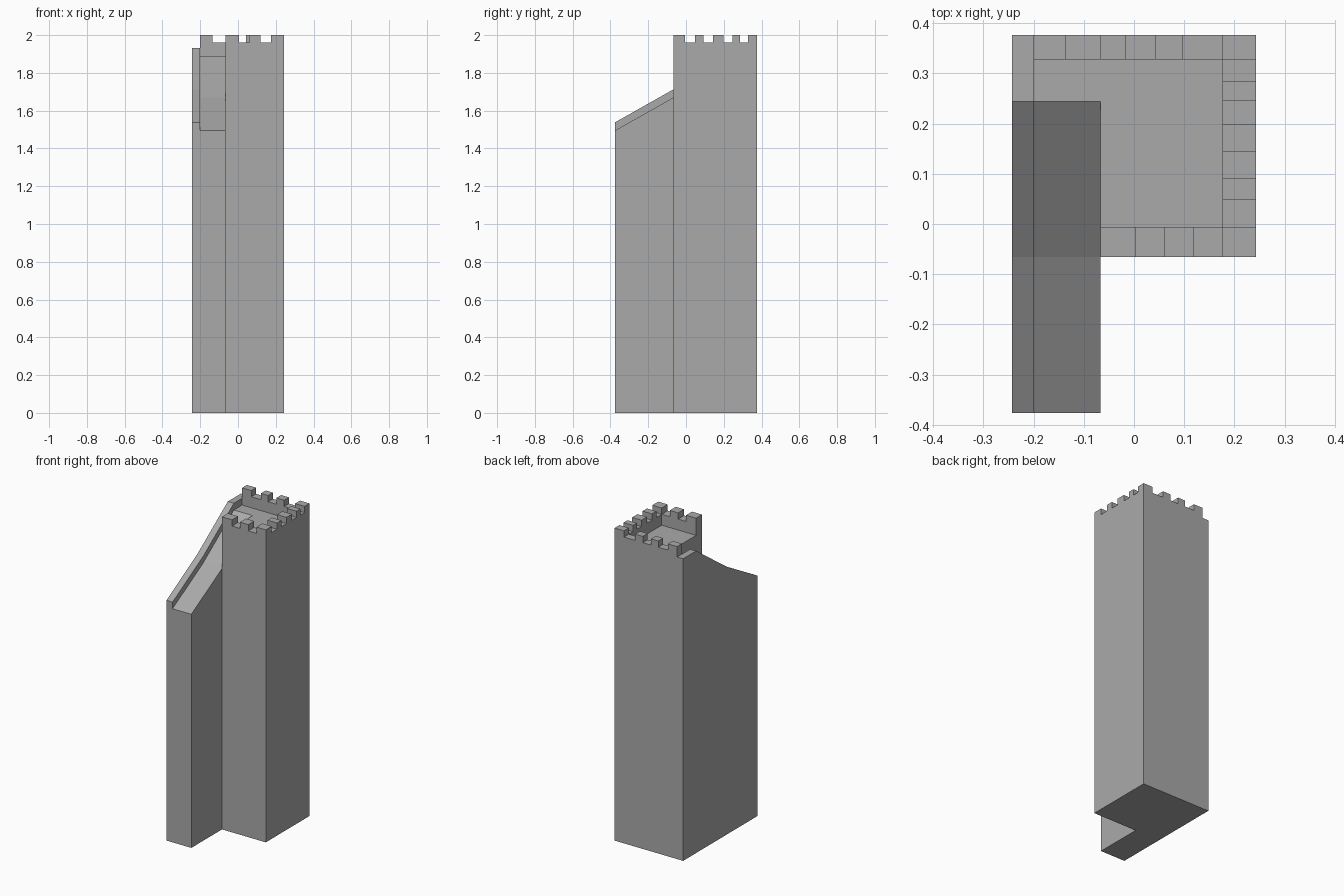
import bpy, bmesh
from mathutils import Vector

if "Cube" in bpy.data.objects:
    bpy.data.objects.remove(bpy.data.objects["Cube"])

stone = bpy.data.materials.new("stone_grey")
stone.diffuse_color = (0.4, 0.4, 0.4, 1)
stone.use_nodes = True
stone.node_tree.nodes["Principled BSDF"].inputs["Base Color"].default_value = stone.diffuse_color


def prism(name, points, offset):
    """Extrude a closed 3D outline along an offset into a solid."""
    bm = bmesh.new()
    face = bm.faces.new([bm.verts.new(p) for p in points])
    ext = bmesh.ops.extrude_face_region(bm, geom=[face], use_keep_orig=True)
    moved = [v for v in ext["geom"] if isinstance(v, bmesh.types.BMVert)]
    bmesh.ops.translate(bm, verts=moved, vec=Vector(offset))
    bmesh.ops.recalc_face_normals(bm, faces=bm.faces)
    mesh = bpy.data.meshes.new(name)
    bm.to_mesh(mesh)
    bm.free()
    mesh.materials.append(stone)
    obj = bpy.data.objects.new(name, mesh)
    bpy.context.collection.objects.link(obj)
    return obj


def plan(name, outline, z0, z1):
    return prism(name, [(x, y, z0) for x, y in outline], (0, 0, z1 - z0))


def side(name, outline, x0, x1):
    return prism(name, [(x0, y, z) for y, z in outline], (x1 - x0, 0, 0))


def rect(x0, x1, y0, y1):
    return [(x0, y0), (x1, y0), (x1, y1), (x0, y1)]


# Key lines of the plan and heights
L, RAIL, RAMP, INR, R = -0.243, -0.2, -0.067, 0.176, 0.243
F, TF, INF, TOP_RAMP, INB, B = -0.376, -0.066, -0.006, 0.244, 0.327, 0.376
FLOOR, SILL, TOP, RAIL_H = 1.89, 1.96, 2.0, 0.043

# Main tower up to the roof floor, notched for the ramp
plan("tower_body", [(RAMP, TF), (R, TF), (R, B), (L, B),
                    (L, TOP_RAMP), (RAMP, TOP_RAMP)], 0, FLOOR)

# Ramp wing, rising in two slopes up to the roof floor
slope = [(F, 1.495), (TF, 1.67), (TOP_RAMP, FLOOR)]
side("ramp_wing", [(TOP_RAMP, 0), (F, 0)] + slope, L, RAMP)

# Low kerb along the outer edge of the ramp and roof
kerb = slope + [(B, FLOOR)]
side("ramp_kerb", kerb + [(y, z + RAIL_H) for y, z in reversed(kerb)], L, RAIL)

# Parapet on three sides of the roof
plan("parapet", [(RAMP, TF), (R, TF), (R, B), (RAIL, B), (RAIL, INB),
                 (INR, INB), (INR, INF), (RAMP, INF)], FLOOR, SILL)

# Merlons
for x0, x1 in [(RAIL, -0.135), (RAMP, -0.016), (0.042, 0.097), (INR, R)]:
    plan("back_merlon", rect(x0, x1, INB, B), SILL, TOP)
for x0, x1 in [(RAMP, 0.004), (0.06, 0.119), (INR, R)]:
    plan("front_merlon", rect(x0, x1, TF, INF), SILL, TOP)
for y0, y1 in [(0.048, 0.092), (0.143, 0.198), (0.245, 0.285)]:
    plan("right_merlon", rect(INR, R, y0, y1), SILL, TOP)
